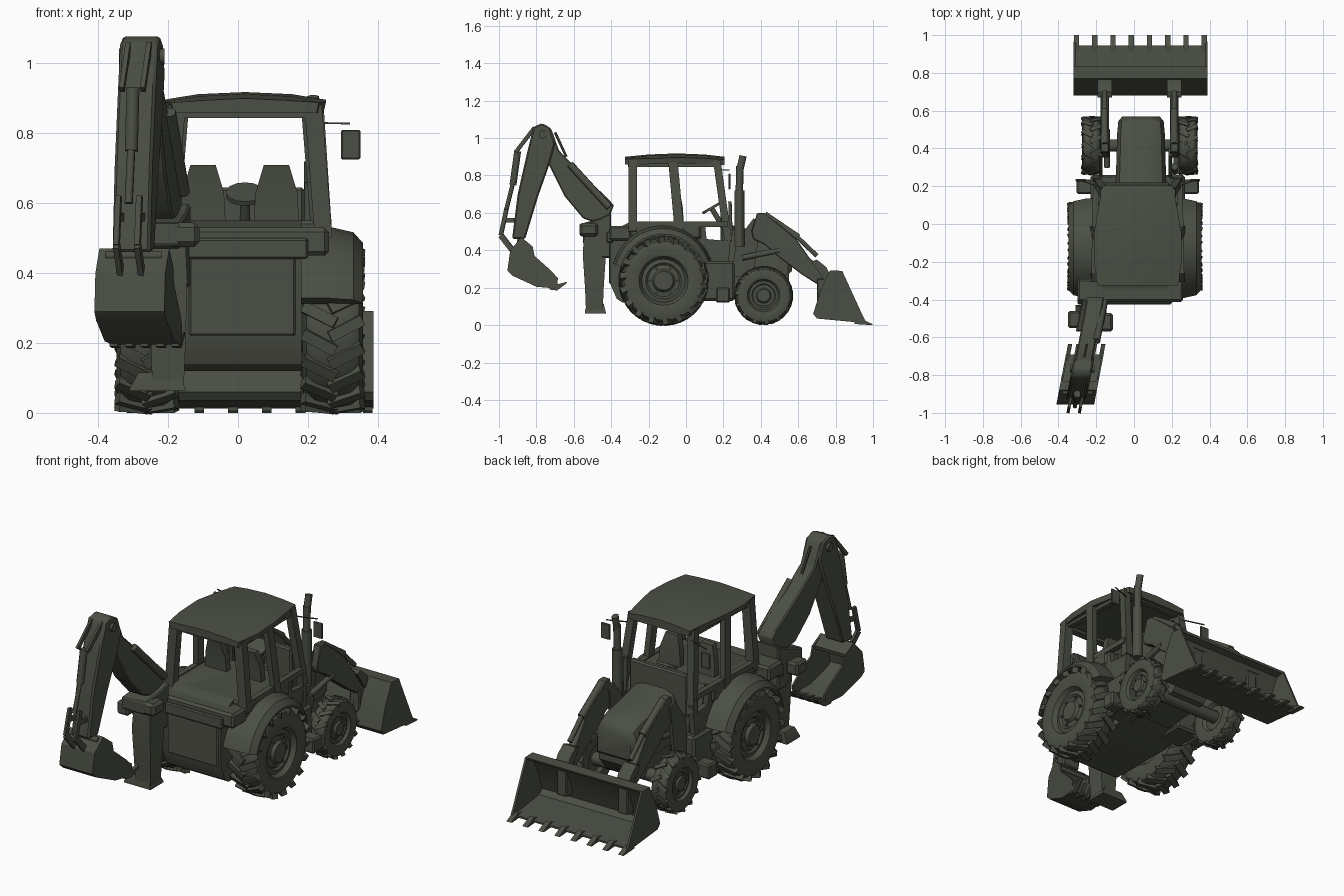
import bpy, bmesh, math
from mathutils import Vector as V

paint = bpy.data.materials.new("dark olive grey")
paint.diffuse_color = (0.07, 0.078, 0.058, 1)


def make(name, bm, angle=32):
    bmesh.ops.remove_doubles(bm, verts=bm.verts, dist=1e-5)
    bmesh.ops.recalc_face_normals(bm, faces=bm.faces)
    me = bpy.data.meshes.new(name)
    bm.to_mesh(me)
    bm.free()
    me.materials.append(paint)
    ob = bpy.data.objects.new(name, me)
    bpy.context.collection.objects.link(ob)
    bpy.ops.object.select_all(action='DESELECT')
    ob.select_set(True)
    bpy.context.view_layer.objects.active = ob
    bpy.ops.object.shade_smooth_by_angle(angle=math.radians(angle))
    return ob


def skin(bm, rings, caps=True):
    """Skin a list of equal-length closed rings."""
    vs = [[bm.verts.new(p) for p in r] for r in rings]
    n = len(rings[0])
    for a, b in zip(vs, vs[1:]):
        for i in range(n):
            bm.faces.new((a[i], a[(i + 1) % n], b[(i + 1) % n], b[i]))
    if caps:
        bm.faces.new(vs[0])
        bm.faces.new(vs[-1])


def loft(name, rings):
    bm = bmesh.new()
    skin(bm, rings)
    return make(name, bm)


def prism(name, yz, x0, x1, shear=None, bevel=0.0):
    """Side profile extruded along x; shear swings it like the digging arm."""
    off = (lambda y: -0.215 + 0.19 * (y + 0.45)) if shear else (lambda y: 0)
    bm = bmesh.new()
    skin(bm, [[(x + off(y), y, z) for y, z in yz] for x in (x0, x1)])
    if bevel:
        bmesh.ops.recalc_face_normals(bm, faces=bm.faces)
        bmesh.ops.bevel(bm, geom=bm.edges[:], offset=bevel, segments=1, affect='EDGES')
    return make(name, bm)


def box(name, x0, x1, y0, y1, z0, z1, bevel=0.0):
    return prism(name, [(y0, z0), (y1, z0), (y1, z1), (y0, z1)], x0, x1, bevel=bevel)


def bar(bm, a, b, w, h, up=(0, 0, 1), n=4, taper=1.0):
    """Square (n=4) or round bar between two points."""
    a, b = V(a), V(b)
    d = (b - a).normalized()
    if abs(d.dot(V(up))) > 0.99:
        up = (0, 1, 0)
    s = d.cross(V(up)).normalized()
    u = s.cross(d)
    k = 1 / math.cos(math.pi / 4) if n == 4 else 1
    ring = [s * (w / 2 * k * math.cos(t)) + u * (h / 2 * k * math.sin(t))
            for t in [math.pi / n + 2 * math.pi * i / n for i in range(n)]]
    skin(bm, [[a + r for r in ring], [b + r * taper for r in ring]])


def beam(name, a, b, w, h=None, up=(0, 0, 1), n=4, taper=1.0):
    bm = bmesh.new()
    bar(bm, a, b, w, h or w, up, n, taper)
    return make(name, bm, 50)


def wheel(name, x, y, R, w, side, lugs, lug):
    k = R / 0.235
    prof = [(0, .8), (.05, .8), (.06, .6), (.085, .55), (.095, .66), (.115, .6), (.13, .88), (.175, 1),
            (.21, .88), (.224, .6), (.224, -.6), (.21, -.88), (.17, -1), (.12, -.85), (.1, -.5), (0, -.5)]
    bm = bmesh.new()
    rings = []
    for r, px in prof:
        rings.append([(x + side * px * w, y + max(r, 1e-7) * k * math.cos(t), R + max(r, 1e-7) * k * math.sin(t))
                      for t in [2 * math.pi * i / 28 for i in range(28)]])
    skin(bm, rings, False)
    bmesh.ops.remove_doubles(bm, verts=bm.verts, dist=1e-5)
    # slanted tread lugs, alternating left and right
    for i in range(lugs):
        for s in (1, -1):
            t = 2 * math.pi * (i + (0.25 if s > 0 else 0.75)) / lugs
            p = [V((x + s * dx * w, y + rr * R * math.cos(t + dt), R + rr * R * math.sin(t + dt)))
                 for dx, rr, dt in ((-.1, .955, 0), (.98, .925, -.22))]
            bar(bm, p[0], p[1], 0.032 * k, lug, (0, math.cos(t), math.sin(t)))
    # hub bolts ring
    for i in range(6):
        t = math.pi * i / 3
        c = V((x + side * w * .5, y + .073 * k * math.cos(t), R + .073 * k * math.sin(t)))
        bar(bm, c, c + V((side * w * .2, 0, 0)), .014 * k, .014 * k, n=6)
    return make(name, bm)


# wheels and axles
for s, nm in ((1, "right"), (-1, "left")):
    wheel(f"rear_wheel_{nm}", 0.005 + s * 0.266, -0.12, 0.237, 0.086, s, 18, .03)
    wheel(f"front_wheel_{nm}", 0.03 + s * 0.255, 0.415, 0.158, 0.05, s, 14, .014)
beam("rear_axle", (-0.24, -0.12, 0.237), (0.25, -0.12, 0.237), 0.12, n=12)
beam("front_axle", (-0.2, 0.415, 0.16), (0.26, 0.415, 0.16), 0.07, n=8)

# main body, chassis, rear shelf and panel
prism("body", [(-0.405, 0.22), (-0.405, 0.5), (-0.3, 0.55), (0.08, 0.55), (0.11, 0.43), (0.22, 0.42),
               (0.22, 0.15), (0.05, 0.12), (-0.34, 0.12), (-0.37, .14)], -0.172, 0.182)
prism("front_chassis", [(0.2, 0.14), (0.48, 0.16), (0.55, 0.24), (0.55, 0.34), (0.2, 0.36)], -0.07, 0.14)
box("rear_shelf", -0.30, 0.26, -0.412, -0.29, 0.45, 0.53, 0.012)
box("rear_panel", -0.14, 0.165, -0.412, -0.39, 0.22, 0.45, 0.006)
box("cab_floor", -0.22, 0.26, -0.3, 0.08, 0.46, 0.55, 0.01)

# rear fenders, filled arcs over the wheels
for s, nm in ((1, "right"), (-1, "left")):
    rings = []
    for dx, r in ((.15, .295), (.26, .295), (.325, .28), (.352, .25), (.352, .24), (.15, .24)):
        rings.append((0.005 + s * dx, r))
    secs = []
    for i in range(13):
        t = math.radians(22 + 140 * i / 12)
        secs.append([(x, -0.125 + (r - .015) * math.cos(t), 0.237 + r * math.sin(t)) for x, r in rings])
    loft(f"rear_fender_{nm}", secs)
    c = 0.02
    # steps and tanks below the cab doors
    box(f"side_tank_{nm}", *sorted((c + s * .1, c + s * .25)), 0.09, 0.26, 0.13, 0.34, 0.012)
    box(f"door_step_{nm}", *sorted((c + s * .24, c + s * .325)), 0.16, 0.235, 0.12, 0.2, 0.008)
    # cab posts and sills
    P = lambda h, y, z: (c + s * h, y, z)
    beam(f"rear_post_{nm}", P(.225, -.285, .5), P(.195, -.285, .88), .05, .045, (0, 1, 0))
    beam(f"middle_post_{nm}", P(.235, -.035, .5), P(.21, -.07, .88), .03, .05, (0, 1, 0))
    beam(f"front_post_{nm}", P(.215, .225, .45), P(.18, .165, .88), .04, .04, (0, 1, 0))
    beam(f"door_lower_post_{nm}", P(.22, .21, .33), P(.215, .225, .5), .03, .035, (0, 1, 0))
    beam(f"side_sill_{nm}", P(.232, -.3, .54), P(.222, .225, .54), .03, .03)
    prism(f"door_panel_{nm}", [(0.05, .33), (.22, .33), (.22, .45), (.11, .46), (.10, .55), (.0, .55)],
          c + s * .2, c + s * .23)
    beam(f"roof_rail_{nm}", P(.195, -.29, .86), P(.18, .18, .86), .03, .03)

# roof
loft("roof", [[(0.02 + u * h, y, z) for u, z in
               ((-1, zb), (1, zb), (1.03, zb + .03), (.6, zt - .006), (0, zt), (-.6, zt - .006), (-1.03, zb + .03))]
              for y, h, zb, zt in ((-.325, .205, .858, .9), (-.2, .225, .86, .912), (-.05, .225, .866, .918),
                                   (.1, .2, .862, .912), (.205, .18, .855, .9))])
beam("rear_header", (-0.18, -.29, .862), (.22, -.29, .862), .04, .035)
beam("front_header", (-0.16, .17, .862), (.2, .17, .862), .03)

# cab interior
for x in (-0.1, 0.11):
    loft("seat_back", [[(x + a * w, y + b * .018, z) for a, b in ((-1, -1), (1, -1), (1, 1), (-1, 1))]
                       for w, y, z in ((.065, -.03, .54), (.06, -.035, .63), (.036, -.05, .71))])
box("dashboard", -0.16, 0.19, 0.185, 0.22, 0.42, 0.645, 0.008)
beam("steering_column", (0.02, 0.2, .52), (0.02, 0.14, .62), .03, n=8)
beam("steering_wheel", (0.02, 0.14, .62), (0.02, 0.133, .632), .11, n=14)

# engine hood
loft("engine_hood", [[(0.037 + u * h, y, z) for u, z in
                      ((-1, zb), (1, zb), (1, zt - .06), (.85, zt - .02), (.45, zt), (-.45, zt), (-.85, zt - .02), (-1, zt - .06))]
                     for y, h, zb, zt in ((.2, .135, .28, .545), (.34, .13, .27, .51), (.48, .126, .26, .485),
                                          (.545, .12, .27, .455), (.568, .1, .29, .42))])

# exhaust stack and mirrors
beam("exhaust_muffler", (.215, .285, .42), (.215, .285, .72), .054, n=10)
beam("exhaust_pipe", (.215, .285, .7), (.215, .288, .85), .04, n=10)
beam("exhaust_tip", (.215, .288, .83), (.215, .305, .905), .036, .042, n=8, up=(0, 1, 0))
beam("intake_pipe", (.2, .24, .48), (.2, .235, .66), .02, n=8)
for x0, x1 in ((.295, .35), (-.31, -.255)):
    box("mirror", x0, x1, .226, .238, .725, .81, 0.004)
beam("mirror_arm_right", (.21, .19, .83), (.32, .23, .828), .005)
beam("mirror_arm_left", (-.16, .19, .83), (-.285, .23, .828), .005)

# front loader arms
for x, nm in ((0.213, "right"), (-0.155, "left")):
    prism(f"loader_arm_{nm}", [(.35, .5), (.38, .6), (.42, .6), (.52, .52), (.59, .46), (.66, .36), (.76, .27),
                               (.73, .2), (.62, .27), (.5, .36), (.42, .43), (.36, .46)], x - .022, x + .022, bevel=.004)
    prism(f"loader_tower_{nm}", [(.24, .26), (.36, .26), (.4, .55), (.36, .57), (.27, .45)], x - .03, x - .012)
    beam(f"lift_cylinder_{nm}", (x + .012, .3, .36), (x + .012, .5, .40), .032, n=8)
    beam(f"tilt_cylinder_{nm}", (x, .42, .59), (x, .6, .468), .04, n=8)
    beam(f"tilt_rod_{nm}", (x, .59, .475), (x, .7, .37), .026, n=8)
    prism(f"tilt_link_{nm}", [(.67, .34), (.7, .35), (.75, .31), (.78, .25), (.74, .24)], x - .038, x + .038)
    box(f"bucket_bracket_{nm}", x - .03, x + .03, .70, .77, .1, .25, 0.005)

# loader bucket: curved shell, side plates, teeth
prism("loader_bucket_shell", [(.835, .29), (.77, .292), (.72, .19), (.68, .06), (.7, .035), (.945, .012), (.945, .022),
                              (.73, .05), (.705, .075), (.74, .18), (.79, .272), (.83, .278)], -.32, .388)
for x in (-.32, .376):
    prism("loader_bucket_side", [(.77, .292), (.835, .29), (.945, .05), (.965, .012), (.7, .035), (.68, .06), (.72, .19)],
          x, x + .012)
for i in range(8):
    x = -.304 + i * .0965
    prism("loader_tooth", [(.9, .026), (.94, .032), (1.0, .004), (.99, .0), (.9, .006)], x - .014, x + .014)

# swing post and stabiliser leg
box("slide_frame", -.30, .2, -.425, -.39, .44, .5, .006)
prism("swing_post", [(-.57, .48), (-.57, .54), (-.46, .57), (-.4, .6), (-.4, .36), (-.46, .36), (-.52, .46)], -.07, .07, True, .006)
box("swing_cylinder_housing", -.25, -.11, -.57, -.47, .475, .545, .015)
loft("stabiliser_leg", [[(-.2 + a * w, -.49 + b * d, z) for a, b in ((-1, -1), (1, -1), (1, 1), (-1, 1))]
                        for w, d, z in ((.045, .045, .08), (.05, .05, .2), (.055, .062, .38), (.05, .055, .48))])
loft("stabiliser_foot", [[(-.23 + a * w, -.485 + b * d, z) for a, b in ((-1, -1), (1, -1), (1, 1), (-1, 1))]
                         for w, d, z in ((.08, .056, .062), (.08, .056, .07), (.055, .045, .115))])
box("hose_block", -.35, -.28, -.55, -.46, .43, .5, .01)

# digging arm: boom, stick, cylinders
prism("boom", [(-.385, .64), (-.42, .68), (-.56, .81), (-.68, .935), (-.72, 1.05), (-.76, 1.07), (-.79, 1.0), (-.735, .86),
               (-.65, .69), (-.55, .57), (-.43, .53)], -.045, .045, True, .006)
prism("stick", [(-.815, 1.06), (-.77, 1.08), (-.725, 1.055), (-.7, .97), (-.73, .86), (-.79, .69), (-.86, .46), (-.93, .46),
                (-.9, .7), (-.85, .92)], -.054, .054, True, .008)
ax = lambda y, z, dx=0: (-.215 + .19 * (y + .45) + dx, y, z)
for dx in (-.03, .03):
    beam("stick_bracket", ax(-.81, 1.055, dx), ax(-.91, .925, dx), .014, .02)
    beam("bucket_link", ax(-.96, .62, dx), ax(-.99, .48, dx), .016, .022)
    beam("bucket_lever", ax(-.99, .48, dx), ax(-.92, .39, dx), .016, .03)
    beam("stick_hinge", ax(-.9, .56, dx), ax(-.96, .56, dx), .014, .025)
beam("bucket_cylinder", ax(-.9, .93), ax(-.925, .75), .04, n=8)
beam("bucket_rod", ax(-.92, .78), ax(-.965, .6), .024, n=8)
beam("boom_cylinder", ax(-.41, .63, .05), ax(-.62, .86, .05), .04, n=8)
beam("boom_hose", ax(-.64, .9), ax(-.70, 1.03), .014, n=6)
beam("stick_pin", ax(-.765, 1.02, -.065), ax(-.765, 1.02, .065), .045, n=10)
beam("bucket_pin", ax(-.89, .45, -.08), ax(-.89, .45, .08), .03, n=8)

# digging bucket: shell, side plates, teeth
prism("dig_bucket_shell", [(-.83, .42), (-.88, .47), (-.94, .4), (-.955, .29), (-.93, .265), (-.8, .205), (-.69, .195),
                           (-.69, .207), (-.8, .222), (-.92, .28), (-.935, .3), (-.92, .385), (-.87, .425), (-.835, .4)],
      -.1, .1, True)
for x in (-.1, .09):
    prism("dig_bucket_side", [(-.82, .42), (-.88, .47), (-.94, .4), (-.955, .29), (-.93, .265), (-.8, .205), (-.69, .195),
                              (-.685, .25), (-.72, .29), (-.81, .37)], x, x + .01, True)
for i in range(5):
    x = -.088 + i * .044
    prism("dig_bucket_tooth", [(-.73, .19), (-.73, .21), (-.68, .22), (-.635, .232), (-.64, .222), (-.69, .185)],
          x - .011, x + .011, True)
